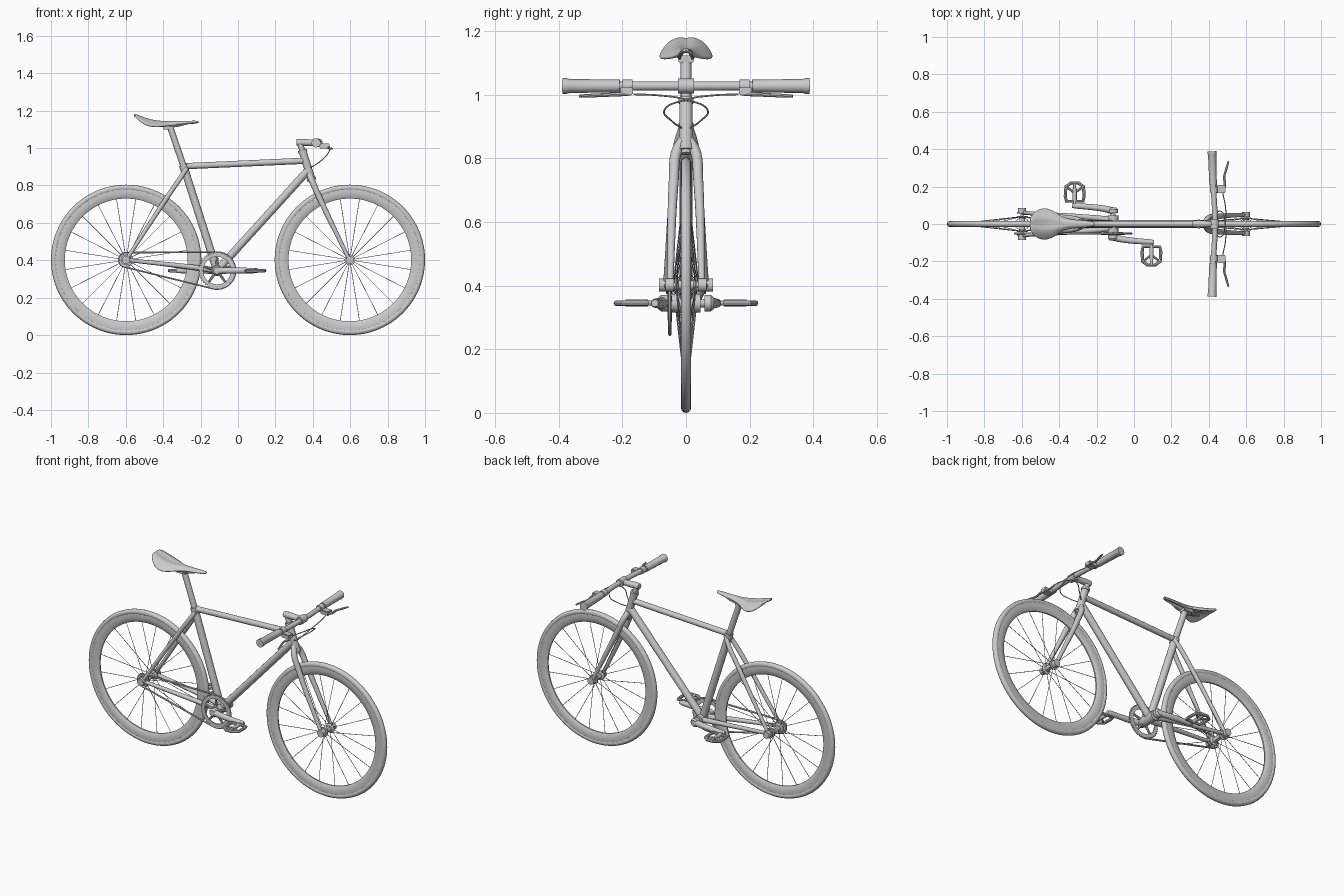
import bpy, bmesh
from math import sin, cos, pi, atan2, acos, hypot, exp
from mathutils import Vector

if "Cube" in bpy.data.objects:
    bpy.data.objects.remove(bpy.data.objects["Cube"])

WZ, WX = 0.402, 0.598          # wheel centre height and half wheelbase
BX, BZ = -0.112, 0.345         # crank axle


def mesh_object(name, bm):
    bmesh.ops.remove_doubles(bm, verts=bm.verts, dist=1e-5)
    bmesh.ops.recalc_face_normals(bm, faces=bm.faces)
    me = bpy.data.meshes.new(name)
    bm.to_mesh(me)
    bm.free()
    ob = bpy.data.objects.new(name, me)
    bpy.context.collection.objects.link(ob)
    return ob


def lathe(name, profile, cx, cz, segs=32, closed=False, tooth=0.0):
    """Spin (radius, y) points about a y-parallel axis."""
    bm = bmesh.new()
    rings = []
    for i in range(segs):
        a = 2 * pi * i / segs
        ring = []
        for r, y in profile:
            q = r + (tooth * (i // 2 % 2) if r == max(p[0] for p in profile) else 0)
            ring.append(bm.verts.new((cx + q * cos(a), y, cz + q * sin(a))))
        rings.append(ring)
    n = len(profile)
    for i in range(segs):
        a, b = rings[i], rings[(i + 1) % segs]
        for j in range(n if closed else n - 1):
            k = (j + 1) % n
            bm.faces.new((a[j], a[k], b[k], b[j]))
    return mesh_object(name, bm)


def rod(name, r, y0, y1, cx, cz, segs=24):
    return lathe(name, [(0, y0), (r, y0), (r, y1), (0, y1)], cx, cz, segs)


def tube(name, pts, radii, smooth=False, cyclic=False, res=4):
    """Round tube along points, one radius per point."""
    if not isinstance(radii, (list, tuple)):
        radii = [radii] * len(pts)
    cu = bpy.data.curves.new(name, 'CURVE')
    cu.dimensions = '3D'
    cu.bevel_depth, cu.bevel_resolution, cu.use_fill_caps = 1.0, res, True
    cu.resolution_u = 10
    sp = cu.splines.new('BEZIER' if smooth else 'POLY')
    data = sp.bezier_points if smooth else sp.points
    data.add(len(pts) - 1)
    for p, co, r in zip(data, pts, radii):
        p.radius = r
        if smooth:
            p.co = co
            p.handle_left_type = p.handle_right_type = 'AUTO'
        else:
            p.co = (*co, 1)
    sp.use_cyclic_u = cyclic
    tmp = bpy.data.objects.new(name + "_path", cu)
    bpy.context.collection.objects.link(tmp)
    bpy.context.view_layer.update()
    me = bpy.data.meshes.new_from_object(tmp.evaluated_get(bpy.context.evaluated_depsgraph_get()))
    bpy.data.objects.remove(tmp)
    ob = bpy.data.objects.new(name, me)
    bpy.context.collection.objects.link(ob)
    return ob


def box(name, centre, size, bevel=0.004):
    bm = bmesh.new()
    bmesh.ops.create_cube(bm, size=1)
    for v in bm.verts:
        v.co = Vector(centre) + Vector([a * b for a, b in zip(v.co, size)])
    bmesh.ops.bevel(bm, geom=bm.edges[:], offset=bevel, segments=2, affect='EDGES')
    return mesh_object(name, bm)


# wheels: tyre, deep rim, hub, spokes
for tag, cx, nut, flange in (("rear", -WX, 0.085, 0.038), ("front", WX, 0.064, 0.03)):
    lathe(tag + "_tyre", [(0.386 + 0.016 * cos(t * pi / 6), 0.016 * sin(t * pi / 6)) for t in range(12)],
          cx, WZ, 96, True)
    lathe(tag + "_rim", [(0.378, -0.013), (0.36, -0.014), (0.34, -0.011), (0.328, -0.004), (0.328, 0.004),
                         (0.34, 0.011), (0.36, 0.014), (0.378, 0.013)], cx, WZ, 96, True)
    f = flange
    lathe(tag + "_hub", [(0, -f - .004), (.028, -f - .004), (.028, -f), (.015, -f + .006), (.015, f - .006),
                         (.028, f), (.028, f + .004), (0, f + .004)], cx, WZ)
    rod(tag + "_axle", 0.008, -nut, nut, cx, WZ, 16)
    for s in (-1, 1):
        rod(tag + "_axle_nut", 0.021, s * (nut - 0.026), s * nut, cx, WZ)
    for i in range(20):
        a = 2 * pi * (i + 0.5) / 20
        s = 1 if i % 2 else -1
        tube(tag + "_spoke", [(cx + .024 * cos(a), s * f, WZ + .024 * sin(a)),
                              (cx + .335 * cos(a), s * 0.003, WZ + .335 * sin(a))], 0.0016, res=1)

# main frame tubes
tube("seat_tube", [(BX, 0, BZ), (-0.29, 0, 0.90)], 0.021)
tube("seat_clamp", [(-0.283, 0, 0.88), (-0.293, 0, 0.91)], 0.024)
tube("seat_post", [(-0.28, 0, 0.87), (-0.355, 0, 1.09), (-0.362, 0, 1.108)], 0.017)
tube("top_tube", [(-0.283, 0, 0.903), (0.358, 0, 0.932)], 0.0165)
tube("down_tube", [(BX, 0, BZ), (0.378, 0, 0.885)], 0.021)
tube("head_tube", [(0.346, 0, 0.98), (0.392, 0, 0.835)], 0.021)
tube("steerer", [(0.328, 0, 1.035), (0.398, 0, 0.815)], 0.016)
for p, q in (((0.343, 0, 0.99), (0.348, 0, 0.974)), ((0.389, 0, 0.844), (0.395, 0, 0.826))):
    tube("headset_ring", [p, q], 0.024)
rod("bottom_bracket", 0.029, -0.045, 0.045, BX, BZ)
rod("crank_axle", 0.013, -0.08, 0.08, BX, BZ)

# stays, dropouts and fork legs on both sides
for s in (-1, 1):
    tube("seat_stay", [(-0.275, s * .012, 0.893), (-0.305, s * .026, 0.845), (-0.37, s * .036, 0.75),
                       (-0.596, s * .062, 0.405)], [.013, .013, .013, .010], True)
    tube("chain_stay", [(BX, s * .022, BZ), (-0.22, s * .034, 0.36), (-WX, s * .06, WZ)],
         [.016, .014, .010], True)
    rod("rear_dropout", 0.028, s * 0.056, s * 0.063, -WX, WZ)
    tube("fork_leg", [(0.382, s * .008, 0.86), (0.398, s * .03, 0.82), (0.433, s * .038, 0.74),
                      (WX - .003, s * .05, WZ)], [.016, .017, .016, .010], True)

# chainring, sprocket and chain
CY = -0.051
lathe("chainring", [(0.094, CY - .003), (0.094, CY + .003), (0.074, CY + .003), (0.074, CY - .003)],
      BX, BZ, 160, True, 0.006)
for i in range(5):
    a = 2 * pi * i / 5 + pi / 2
    tube("chainring_arm", [(BX, CY, BZ), (BX + .078 * cos(a), CY, BZ + .078 * sin(a))], [.009, .006], res=2)
rod("chainring_hub", 0.03, CY - 0.006, CY + 0.006, BX, BZ)
lathe("sprocket", [(0, CY - .003), (0.034, CY - .003), (0.034, CY + .003), (0, CY + .003)],
      -WX, WZ, 64, False, 0.005)
r1, r2 = 0.039, 0.099
th = atan2(BZ - WZ, BX + WX)
al = acos((r1 - r2) / hypot(BX + WX, BZ - WZ))
loop = []
for cx, cz, r, a0, a1 in ((-WX, WZ, r1, th + al, th + 2 * pi - al), (BX, BZ, r2, th - al, th + al)):
    for i in range(25):
        a = a0 + (a1 - a0) * i / 24
        loop.append((cx + r * cos(a), CY, cz + r * sin(a)))
tube("chain", loop, 0.005, cyclic=True, res=1)

# cranks and pedals, opposite each other
for s, tag in ((-1, "right"), (1, "left")):
    d = -s
    px = BX + d * 0.205
    lathe(tag + "_crank_boss", [(0, s * .058), (.026, s * .058), (.026, s * .078), (.018, s * .088), (0, s * .088)],
          BX, BZ)
    tube(tag + "_crank_arm", [(BX, s * .07, BZ), (BX + d * .05, s * .082, BZ), (px, s * .097, BZ),
                              (px + d * .014, s * .098, BZ)], [.019, .017, .014, .011], True)
    rod(tag + "_pedal_axle", 0.008, s * 0.095, s * 0.215, px, BZ, 16)
    o = [(-.045, .122), (.045, .122), (.05, .15), (.047, .2), (.02, .219), (-.02, .219), (-.047, .2), (-.05, .15)]
    tube(tag + "_pedal_cage", [(px + x, s * y, BZ) for x, y in o], 0.009, cyclic=True, res=2)
    rod(tag + "_pedal_body", 0.011, s * 0.12, s * 0.19, px, BZ, 16)
    for e in (-1, 1):
        tube(tag + "_pedal_brace", [(px, s * .165, BZ), (px + e * .045, s * .2, BZ)], 0.006, res=2)

# stem and handlebar
HZ = 1.028
tube("stem", [(0.312, 0, HZ + .002), (0.34, 0, HZ + .002), (0.425, 0, HZ)], [.017, .019, .016])
rod("stem_clamp", 0.023, -0.025, 0.025, 0.43, HZ)
tube("handlebar", [(0.417, -0.385, HZ), (0.424, -0.2, HZ), (0.432, -0.06, HZ), (0.432, 0.06, HZ),
                   (0.424, 0.2, HZ), (0.417, 0.385, HZ)], 0.0145, True)

# grips, brake levers and cables
for s, tag in ((-1, "right"), (1, "left")):
    tube(tag + "_grip", [(0.423, s * .208, HZ), (0.418, s * .368, HZ), (0.418, s * .374, HZ),
                         (0.417, s * .388, HZ)], [.020, .022, .0245, .0245])
    rod(tag + "_brake_clamp", 0.02, s * 0.168, s * 0.2, 0.426, HZ)
    box(tag + "_brake_body", (0.462, s * .187, 1.012), (0.055, 0.042, 0.026))
    tube(tag + "_brake_lever", [(0.478, s * .175, 1.006), (0.486, s * .215, 1.002), (0.482, s * .25, 1.0),
                                (0.494, s * .295, 0.998), (0.505, s * .335, 0.996)],
         [.008, .007, .006, .006, .005], True, res=2)
    tube(tag + "_brake_cable", [(0.475, s * .165, 1.002), (0.49, s * .08, 0.998), (0.488, 0, 0.985),
                                (0.465, -s * .068, 0.952), (0.425, -s * .045, 0.918), (0.385, -s * .012, 0.895)],
         0.0028, True, res=2)

# saddle: (x, half width, top height, side drop)
stations = [(-.556, .03, 1.184, .004), (-.54, .062, 1.184, .018), (-.505, .085, 1.172, .04),
            (-.465, .089, 1.160, .042), (-.425, .072, 1.152, .036), (-.38, .038, 1.148, .026),
            (-.33, .025, 1.147, .02), (-.26, .021, 1.148, .015), (-.218, .015, 1.148, .012),
            (-.209, .006, 1.145, .007)]
bm = bmesh.new()
rows = []
for x, w, z, drop in stations:
    rows.append([bm.verts.new((x, w * u, z - drop * abs(u) ** 2 - min(w, .09) * .12 * exp(-(u * 4) ** 2)))
                 for u in [i / 6 for i in range(-6, 7)]])
for a, b in zip(rows, rows[1:]):
    for j in range(12):
        bm.faces.new((a[j], b[j], b[j + 1], a[j + 1]))
seat = mesh_object("saddle", bm)
if seat.data.polygons[50].normal.z < 0:
    seat.data.flip_normals()
m = seat.modifiers.new("thickness", 'SOLIDIFY')
m.thickness, m.offset = 0.012, -1
seat.modifiers.new("round", 'SUBSURF').levels = 2
seat.modifiers["round"].render_levels = 2

# saddle rails and clamp
for s in (-1, 1):
    tube("saddle_rail", [(-.49, s * .035, 1.145), (-.44, s * .024, 1.122), (-.40, s * .02, 1.116),
                         (-.33, s * .02, 1.117), (-.25, s * .008, 1.138)], 0.0045, True, res=2)
box("saddle_clamp", (-.372, 0, 1.112), (0.06, 0.048, 0.024))

# smooth shading with crisp edges
for ob in bpy.context.collection.objects:
    ob.select_set(True)
    bpy.context.view_layer.objects.active = ob
bpy.ops.object.shade_smooth_by_angle(angle=0.6)
